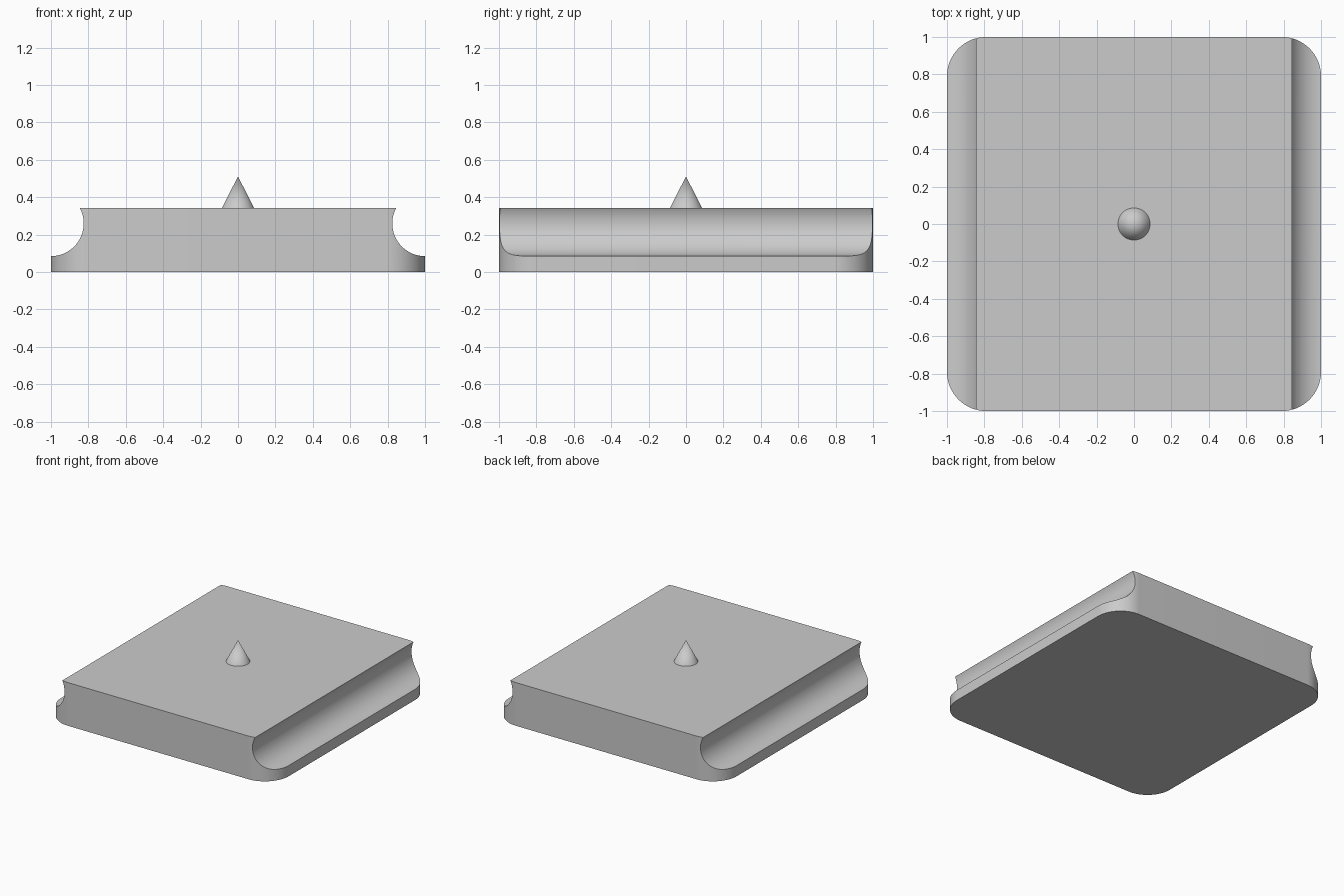
import bpy
import bmesh
import math

TOP = 0.343      # height of the slab
CORNER = 0.21    # radius of the upright corners
GROOVE = 0.175   # radius of the side grooves

default = bpy.data.objects.get("Cube")
if default:
    bpy.data.objects.remove(default, do_unlink=True)

grey = bpy.data.materials.new("plain grey")
grey.use_nodes = True
colour = (0.6, 0.6, 0.6, 1)
grey.diffuse_color = colour
grey.node_tree.nodes["Principled BSDF"].inputs["Base Color"].default_value = colour


def smooth(obj):
    bpy.ops.object.select_all(action='DESELECT')
    obj.select_set(True)
    bpy.context.view_layer.objects.active = obj
    bpy.ops.object.shade_smooth_by_angle(angle=math.radians(30))


# Slab with rounded upright corners
bpy.ops.mesh.primitive_cube_add(size=2, location=(0, 0, TOP / 2))
slab = bpy.context.object
slab.name = slab.data.name = "slab"
slab.data.materials.append(grey)
bm = bmesh.new()
bm.from_mesh(slab.data)
bmesh.ops.scale(bm, vec=(1, 1, TOP / 2), verts=bm.verts)
upright = [e for e in bm.edges if abs(e.verts[0].co.z - e.verts[1].co.z) > 0.1]
bmesh.ops.bevel(bm, geom=upright, offset=CORNER, segments=24, profile=0.5, affect='EDGES')
bm.to_mesh(slab.data)
bm.free()

# Round finger grooves along the left and right sides
for side in (-1, 1):
    bpy.ops.mesh.primitive_cylinder_add(
        vertices=96, radius=GROOVE, depth=3,
        location=(side, 0, 0.26), rotation=(math.pi / 2, 0, 0))
    cutter = bpy.context.object
    cutter.name = "groove_cutter"
    cutter.hide_render = True
    cutter.data.materials.append(grey)
    cut = slab.modifiers.new("groove", 'BOOLEAN')
    cut.operation = 'DIFFERENCE'
    cut.solver = 'EXACT'
    cut.object = cutter
    bpy.context.view_layer.objects.active = slab
    bpy.ops.object.modifier_apply(modifier=cut.name)
    bpy.data.objects.remove(cutter, do_unlink=True)
smooth(slab)

# Small centre spike
SPIKE = 0.168
bpy.ops.mesh.primitive_cone_add(
    vertices=64, radius1=0.086, radius2=0, depth=SPIKE,
    location=(0, 0, TOP + SPIKE / 2))
spike = bpy.context.object
spike.name = spike.data.name = "centre_spike"
spike.data.materials.append(grey)
smooth(spike)
